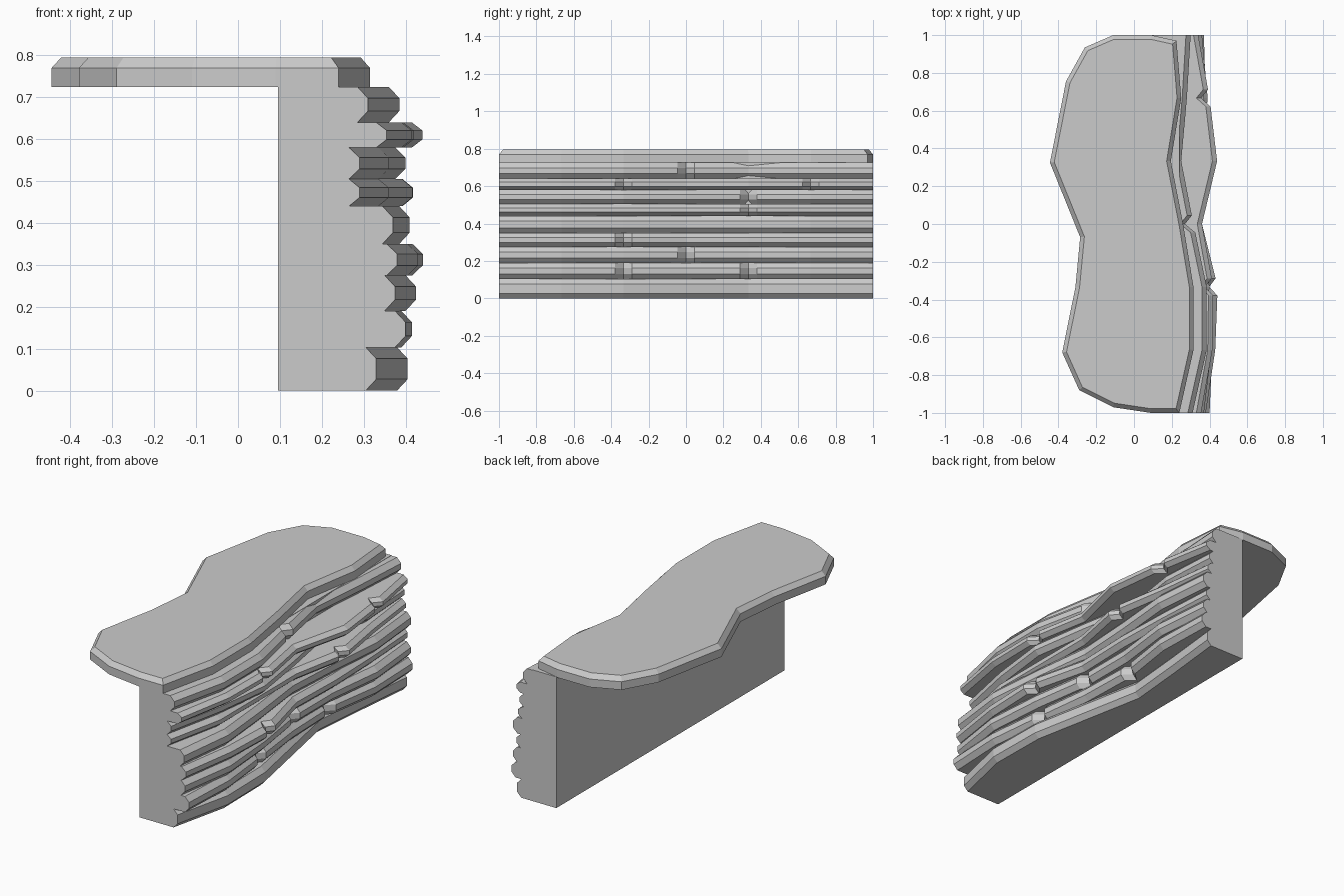
import bpy, bmesh

if "Cube" in bpy.data.objects:
    bpy.data.objects.remove(bpy.data.objects["Cube"])

YS = [-1, -2/3, -1/3, 0, 1/3, 2/3, 1]
BACK = 0.2          # strata are sunk into the wall to this x
TAPER = 0.045       # length and depth of a stone's chamfered end


def finish(name, bm):
    bmesh.ops.recalc_face_normals(bm, faces=bm.faces)
    me = bpy.data.meshes.new(name)
    bm.to_mesh(me)
    bm.free()
    ob = bpy.data.objects.new(name, me)
    bpy.context.collection.objects.link(ob)
    return ob


def x_at(xs, y):
    i = min(int((y + 1) * 3), 5)
    t = (y - YS[i]) * 3
    return xs[i] * (1 - t) + xs[i + 1] * t


def stone(name, z0, z1, xs, a, b, taper_a, taper_b):
    """Chamfered ledge from y=a to y=b whose front follows xs."""
    c = min(0.027, (z1 - z0) * 0.32)
    pts = [(y, x_at(xs, y)) for y in YS if a + 0.06 < y < b - 0.06]
    ends = [(a, x_at(xs, a) - taper_a)]
    if taper_a:
        ends.append((a + taper_a, x_at(xs, a + taper_a)))
    pts = ends + pts
    if taper_b:
        pts.append((b - taper_b, x_at(xs, b - taper_b)))
    pts.append((b, x_at(xs, b) - taper_b))
    bm = bmesh.new()
    rings = []
    for y, x in pts:
        prof = [(BACK, z0), (x - 0.025, z0), (x, z0 + c),
                (x, z1 - c), (x - 0.025, z1), (BACK, z1)]
        rings.append([bm.verts.new((px, y, pz)) for px, pz in prof])
    for r, s in zip(rings, rings[1:]):
        for i in range(6):
            j = (i + 1) % 6
            bm.faces.new((r[i], r[j], s[j], s[i]))
    bm.faces.new(rings[0])
    bm.faces.new(rings[-1])
    finish(name, bm)


# Backing wall
bm = bmesh.new()
bmesh.ops.create_cube(bm, size=1)
for v in bm.verts:
    v.co = (0.1675 + v.co.x * 0.145, v.co.y * 2, (v.co.z + 0.5) * 0.727)
finish("backing_wall", bm)

# Top slab with a bevelled upper rim
outline = [(0.24, -1), (0.315, -0.667), (0.315, -0.333), (0.26, 0),
           (0.195, 0.333), (0.25, 0.667), (0.225, 0.97), (0.09, 1),
           (-0.11, 1), (-0.26, 0.935), (-0.36, 0.755), (-0.445, 0.325),
           (-0.285, -0.07), (-0.31, -0.333), (-0.38, -0.68),
           (-0.29, -0.88), (-0.11, -0.97), (0.09, -1)]
bm = bmesh.new()
low = [bm.verts.new((x, y, 0.725)) for x, y in outline]
high = [bm.verts.new((x, y, 0.77)) for x, y in outline]
bm.faces.new(low[::-1])
top = bm.faces.new(high)
for i in range(len(low)):
    j = (i + 1) % len(low)
    bm.faces.new((low[i], low[j], high[j], high[i]))
bm.normal_update()
bmesh.ops.inset_region(bm, faces=[top], thickness=0.022, depth=0.025,
                       use_even_offset=True)
finish("top_slab", bm)

# Rock strata: bottom, top, front x at each station, breaks along y
strata = [
    (0.0, 0.103, [.33, .405, .40, .335, .27, .30, .335], []),
    (0.103, 0.19, [.40, .415, .38, .34, .33, .38, .37], [-1/3, 1/3]),
    (0.19, 0.275, [.375, .425, .40, .35, .35, .39, .36], [0]),
    (0.275, 0.35, [.38, .43, .443, .36, .37, .36, .34], [-1/3]),
    (0.35, 0.44, [.37, .41, .38, .34, .36, .39, .36], []),
    (0.44, 0.505, [.29, .36, .36, .36, .425, .37, .33], [1/3]),
    (0.505, 0.58, [.29, .36, .40, .35, .29, .34, .32], [1/3]),
    (0.58, 0.64, [.355, .415, .42, .36, .44, .40, .34], [-1/3, 2/3]),
    (0.64, 0.725, [.31, .385, .385, .315, .25, .28, .30], [0]),
]
for n, (z0, z1, xs, breaks) in enumerate(strata, 1):
    stops = [-1] + breaks + [1]
    for k, (a, b) in enumerate(zip(stops, stops[1:]), 1):
        stone(f"stratum_{n}_stone_{k}", z0, z1, xs, a, b,
              TAPER if a > -1 else 0, TAPER if b < 1 else 0)
